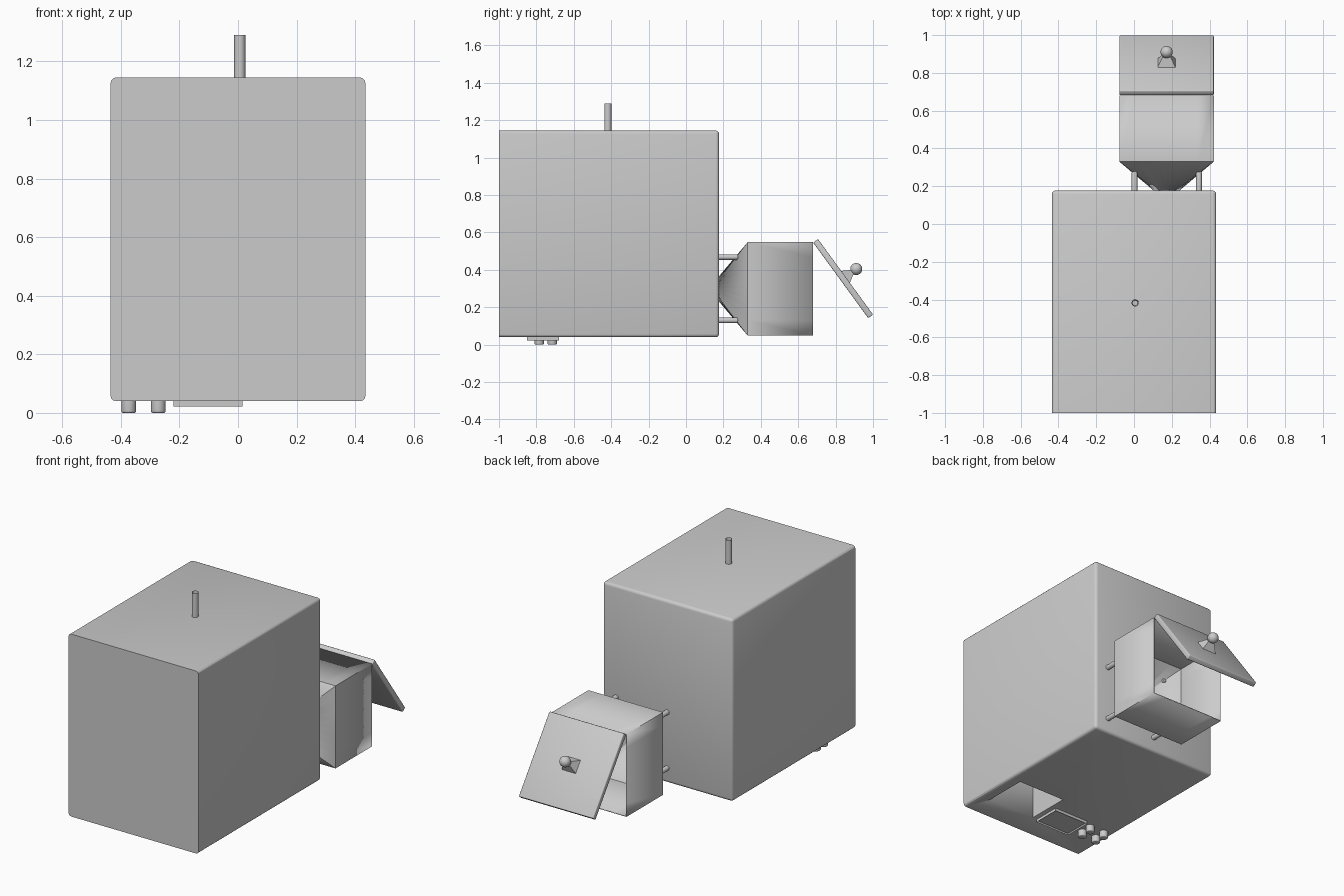
import bpy, bmesh, math
from mathutils import Matrix, Vector

cube = bpy.data.objects.get("Cube")
if cube:
    bpy.data.objects.remove(cube, do_unlink=True)

grey = bpy.data.materials.new("plain grey")
grey.use_nodes = True
grey.diffuse_color = (0.6, 0.6, 0.6, 1)
grey.node_tree.nodes["Principled BSDF"].inputs["Base Color"].default_value = (0.6, 0.6, 0.6, 1)


def finish(name, bm, matrix=None):
    """Turn a bmesh into a smooth-by-angle grey object."""
    bmesh.ops.recalc_face_normals(bm, faces=bm.faces)
    mesh = bpy.data.meshes.new(name)
    bm.to_mesh(mesh)
    bm.free()
    ob = bpy.data.objects.new(name, mesh)
    bpy.context.collection.objects.link(ob)
    mesh.materials.append(grey)
    if matrix:
        ob.matrix_world = matrix
    bpy.ops.object.select_all(action='DESELECT')
    ob.select_set(True)
    bpy.context.view_layer.objects.active = ob
    bpy.ops.object.shade_smooth_by_angle(angle=math.radians(30))
    return ob


def block(lo, hi, bevel=0, keep=lambda e: True, segments=3):
    """Box between two corners, with chosen edges rounded."""
    lo, hi = Vector(lo), Vector(hi)
    bm = bmesh.new()
    bmesh.ops.create_cube(bm, size=1, matrix=Matrix.Translation((lo + hi) / 2)
                          @ Matrix.Diagonal((*(hi - lo), 1)))
    if bevel:
        bmesh.ops.bevel(bm, geom=[e for e in bm.edges if keep(e)], offset=bevel,
                        segments=segments, profile=0.5, affect='EDGES')
    return bm


def rod(name, start, end, radius, bevel=0, tip=None, sides=24):
    """Round bar from start to end; tip sets a different end radius."""
    start, end = Vector(start), Vector(end)
    axis = end - start
    bm = bmesh.new()
    bmesh.ops.create_cone(bm, cap_ends=True, segments=sides, radius1=radius,
                          radius2=radius if tip is None else tip, depth=axis.length)
    if bevel:
        rim = [e for e in bm.edges if all(v.co.z > 0 for v in e.verts)]
        bmesh.ops.bevel(bm, geom=rim, offset=bevel, segments=3, profile=0.5, affect='EDGES')
    return finish(name, bm, Matrix.Translation((start + end) / 2)
                  @ axis.to_track_quat('Z', 'Y').to_matrix().to_4x4())


# Main cabinet, rounded everywhere except around its flat front
FRONT, BACK, BASE, TOP = -1, 0.177, 0.04, 1.145
body = finish("cabinet", block((-0.435, FRONT, BASE), (0.435, BACK, TOP), 0.018,
              lambda e: not all(v.co.y < FRONT + 0.01 for v in e.verts)))

# Rectangular recess in the underside
cutter = finish("recess_cutter", block((0.045, -0.845, 0), (0.365, -0.58, 0.34)))
cut = body.modifiers.new("recess", 'BOOLEAN')
cut.object = cutter
cut.operation = 'DIFFERENCE'
cut.solver = 'EXACT'
bpy.context.view_layer.objects.active = body
bpy.ops.object.modifier_apply(modifier=cut.name)
bpy.data.objects.remove(cutter, do_unlink=True)

# Shallow panel with a sunken centre, beside the recess
bm = block((-0.22, -0.85, 0.022), (0.015, -0.68, 0.05))
face = min(bm.faces, key=lambda f: f.calc_center_median().z)
bmesh.ops.inset_region(bm, faces=[face], thickness=0.008)
bmesh.ops.translate(bm, verts=face.verts, vec=(0, 0, 0.008))
finish("underside_panel", bm)

# Four push buttons
for x in (-0.373, -0.272):
    for y in (-0.785, -0.715):
        rod("button", (x, y, 0.05), (x, y, 0), 0.025, 0.006)

# Hollow pipe on the roof
bm = bmesh.new()
bmesh.ops.create_cone(bm, cap_ends=True, segments=24, radius1=0.019, radius2=0.019, depth=0.165)
cap = max(bm.faces, key=lambda f: f.calc_center_median().z)
bmesh.ops.inset_region(bm, faces=[cap], thickness=0.005)
bmesh.ops.translate(bm, verts=cap.verts, vec=(0, 0, -0.1))
finish("roof_pipe", bm, Matrix.Translation((0.006, -0.418, 1.2075)))

# Open hopper box narrowing to a round throat
CX, CZ, HALF, SIDES = 0.1725, 0.298, 0.25, 32


def ring(bm, y, radius, square):
    verts = []
    for i in range(SIDES):
        a = math.tau * i / SIDES
        c, s = math.cos(a), math.sin(a)
        r = radius / max(abs(c), abs(s)) if square else radius
        verts.append(bm.verts.new((CX + r * c, y, CZ + r * s)))
    return verts


bm = bmesh.new()
rings = [ring(bm, 0.68, HALF, True), ring(bm, 0.33, HALF, True), ring(bm, 0.17, 0.06, False)]
for a, b in zip(rings, rings[1:]):
    for i in range(SIDES):
        j = (i + 1) % SIDES
        bm.faces.new((a[i], a[j], b[j], b[i]))
hopper = finish("hopper", bm)
wall = hopper.modifiers.new("wall", 'SOLIDIFY')
wall.thickness = 0.005
wall.offset = -1

# Four mounting pins between cabinet and hopper
for x in (0.003, 0.344):
    for z in (0.13, 0.468):
        rod("mounting_pin", (x, 0.16, z), (x, 0.278, z), 0.015, 0.006)

# Lid swung open from the top edge: local y runs down the lid, local z points outward
down = Vector((0, 0.589, -0.808))
out = Vector((0, 0.808, 0.589))
lid_matrix = Matrix.Translation((CX, 0.84, 0.353)) @ Matrix(
    (Vector((-1, 0, 0)), down, out)).transposed().to_4x4()
finish("lid", block((-HALF, -0.25, -0.016), (HALF, 0.25, 0.016), 0.006), lid_matrix)

# Lid handle: tapered square foot and a ball
bm = block((-0.05, -0.043, 0.01), (0.05, 0.043, 0.06))
for v in bm.verts:
    if v.co.z > 0.03:
        v.co.x *= 0.45
        v.co.y *= 0.3
finish("handle_foot", bm, lid_matrix)
bm = bmesh.new()
bmesh.ops.create_uvsphere(bm, u_segments=32, v_segments=16, radius=0.032)
finish("handle_ball", bm, lid_matrix @ Matrix.Translation((0, 0, 0.087)))
